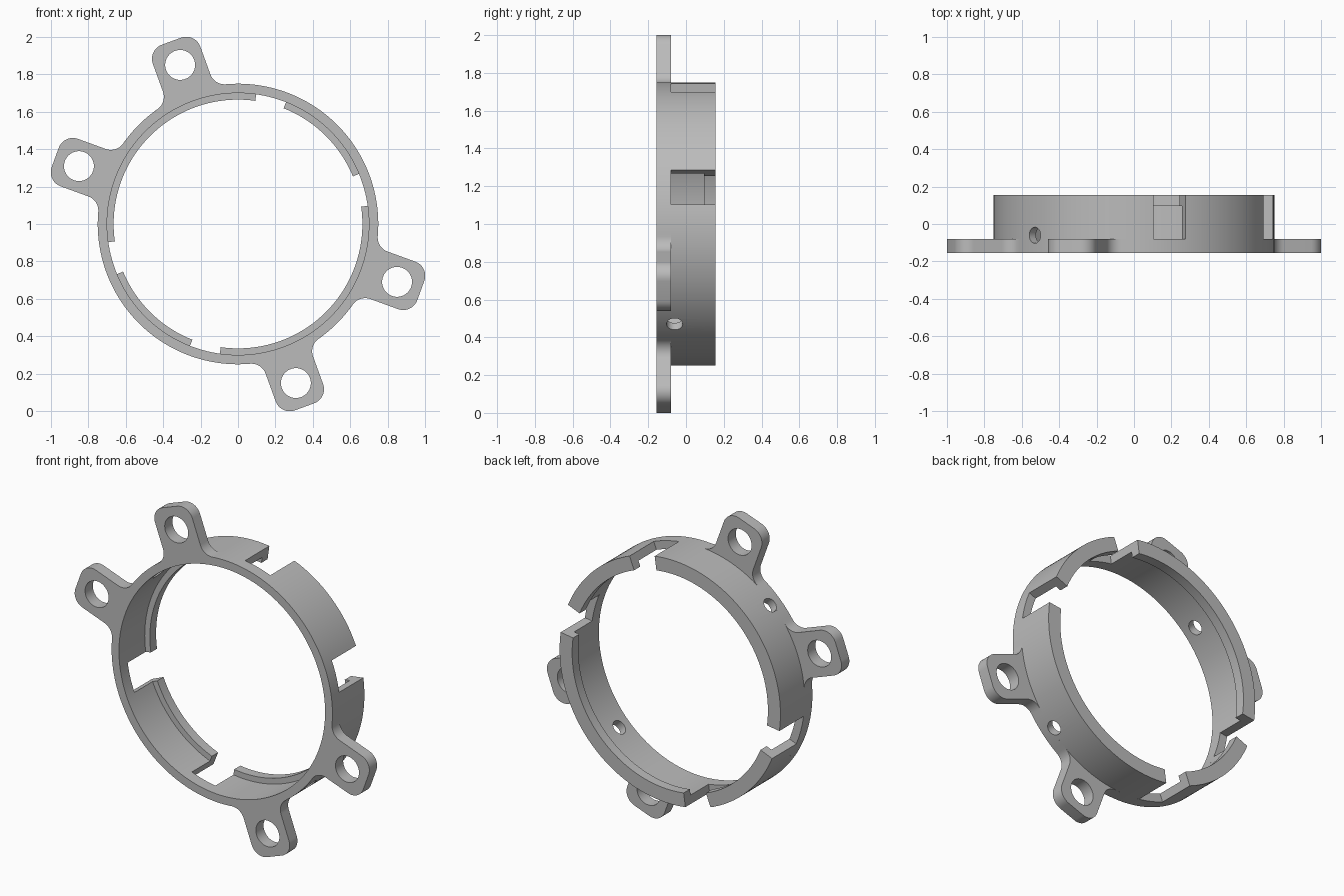
import bpy, bmesh, math
from math import sin, cos, radians, pi
from mathutils import Vector, Matrix

if "Cube" in bpy.data.objects:
    bpy.data.objects.remove(bpy.data.objects["Cube"])

CENTRE = Vector((0, 0, 1))
FRONT, STEP, BACK = -0.155, -0.08, 0.155
R_OUT, R_IN, R_LIP = 0.75, 0.70, 0.665
EAR_R, EAR_W, CORNER, FILLET, EAR_HOLE = 0.905, 0.135, 0.08, 0.08, 0.08

grey = bpy.data.materials.new("plain grey")
grey.use_nodes = True
colour = (0.5, 0.5, 0.5, 1)
grey.diffuse_color = colour
grey.node_tree.nodes["Principled BSDF"].inputs["Base Color"].default_value = colour


def finish(bm, name):
    bmesh.ops.recalc_face_normals(bm, faces=bm.faces)
    mesh = bpy.data.meshes.new(name)
    bm.to_mesh(mesh)
    bm.free()
    obj = bpy.data.objects.new(name, mesh)
    obj.location = CENTRE
    mesh.materials.append(grey)
    bpy.context.collection.objects.link(obj)
    return obj


def arc(cx, cz, r, a0, a1, n):
    """Points on an arc in the x-z plane, angles in radians."""
    return [(cx + r * cos(a0 + (a1 - a0) * i / n),
             cz + r * sin(a0 + (a1 - a0) * i / n)) for i in range(n + 1)]


def turned(points, angle):
    c, s = cos(angle), sin(angle)
    return [(x * c - z * s, x * s + z * c) for x, z in points]


# Ear outline pointing along +x: fillet, rounded tip, fillet
spread = math.asin((EAR_W + FILLET) / (R_OUT + FILLET))
fx, fz = (R_OUT + FILLET) * cos(spread), EAR_W + FILLET
tip, side = EAR_R + EAR_W - CORNER, EAR_W - CORNER
ear = (arc(fx, -fz, FILLET, pi - spread, pi / 2, 10)
       + arc(tip, -side, CORNER, -pi / 2, 0, 10)
       + arc(tip, side, CORNER, 0, pi / 2, 10)
       + arc(fx, fz, FILLET, -pi / 2, spread - pi, 10))

# Flange outline: four ears joined by arcs of the ring
ear_angles = [radians(a) for a in (-70, -20, 110, 160)]
outline = []
for i, a in enumerate(ear_angles):
    following = ear_angles[i + 1] if i < 3 else ear_angles[0] + 2 * pi
    start, end = a + spread, following - spread
    n = max(4, int((end - start) / radians(2)))
    outline += turned(ear, a) + arc(0, 0, R_OUT, start, end, n)[1:-1]

loops = [outline, arc(0, 0, R_IN, 0, 2 * pi, 180)[:-1]]
for a in ear_angles:
    loops.append(arc(EAR_R * cos(a), EAR_R * sin(a), EAR_HOLE, 0, 2 * pi, 40)[:-1])

# Flange plate with ears and bolt holes
bm = bmesh.new()
for loop in loops:
    verts = [bm.verts.new((x, FRONT, z)) for x, z in loop]
    for i, v in enumerate(verts):
        bm.edges.new((v, verts[i - 1]))
bmesh.ops.triangle_fill(bm, use_beauty=True, use_dissolve=False,
                        edges=bm.edges[:], normal=(0, -1, 0))
top = bmesh.ops.extrude_face_region(bm, geom=bm.faces[:])["geom"]
bmesh.ops.translate(bm, vec=(0, STEP - FRONT, 0),
                    verts=[g for g in top if isinstance(g, bmesh.types.BMVert)])
parts = [finish(bm, "eared_flange")]

# Wall segments with an inward lip along the back edge
section = [(R_OUT, STEP), (R_OUT, BACK), (R_LIP, BACK),
           (R_LIP, 0.095), (R_IN, 0.095), (R_IN, STEP)]


def wall_segment(name, start, end):
    bm = bmesh.new()
    n = round((end - start) / 2)
    rings = []
    for i in range(n + 1):
        a = radians(start + (end - start) * i / n)
        rings.append([bm.verts.new((r * cos(a), y, r * sin(a))) for r, y in section])
    for p, q in zip(rings, rings[1:]):
        for k in range(len(section)):
            bm.faces.new((p[k - 1], p[k], q[k], q[k - 1]))
    bm.faces.new(rings[0])
    bm.faces.new(rings[-1])
    return finish(bm, name)


for label, half in (("upper", 0), ("lower", 180)):
    parts.append(wall_segment(label + "_long_wall", 82 + half, 188 + half))
    parts.append(wall_segment(label + "_short_wall", 22.5 + half, 68.5 + half))

# Radial screw holes through the wall, on one diagonal
bm = bmesh.new()
bmesh.ops.create_cone(bm, cap_ends=True, segments=32, radius1=0.043, radius2=0.043, depth=2,
                      matrix=Matrix.Translation((0, -0.06, 0)) @ Matrix.Rotation(radians(-45), 4, 'Y'))
drill = finish(bm, "screw_hole_cutter")
drill.hide_render = True
drill.hide_set(True)

for obj in parts:
    if "short" not in obj.name:
        cut = obj.modifiers.new("screw holes", 'BOOLEAN')
        cut.operation = 'DIFFERENCE'
        cut.solver = 'EXACT'
        cut.object = drill
    bpy.ops.object.select_all(action='DESELECT')
    obj.select_set(True)
    bpy.context.view_layer.objects.active = obj
    if obj.modifiers:
        bpy.ops.object.modifier_apply(modifier="screw holes")
    bpy.ops.object.shade_smooth_by_angle(angle=radians(30))
bpy.data.objects.remove(drill)
